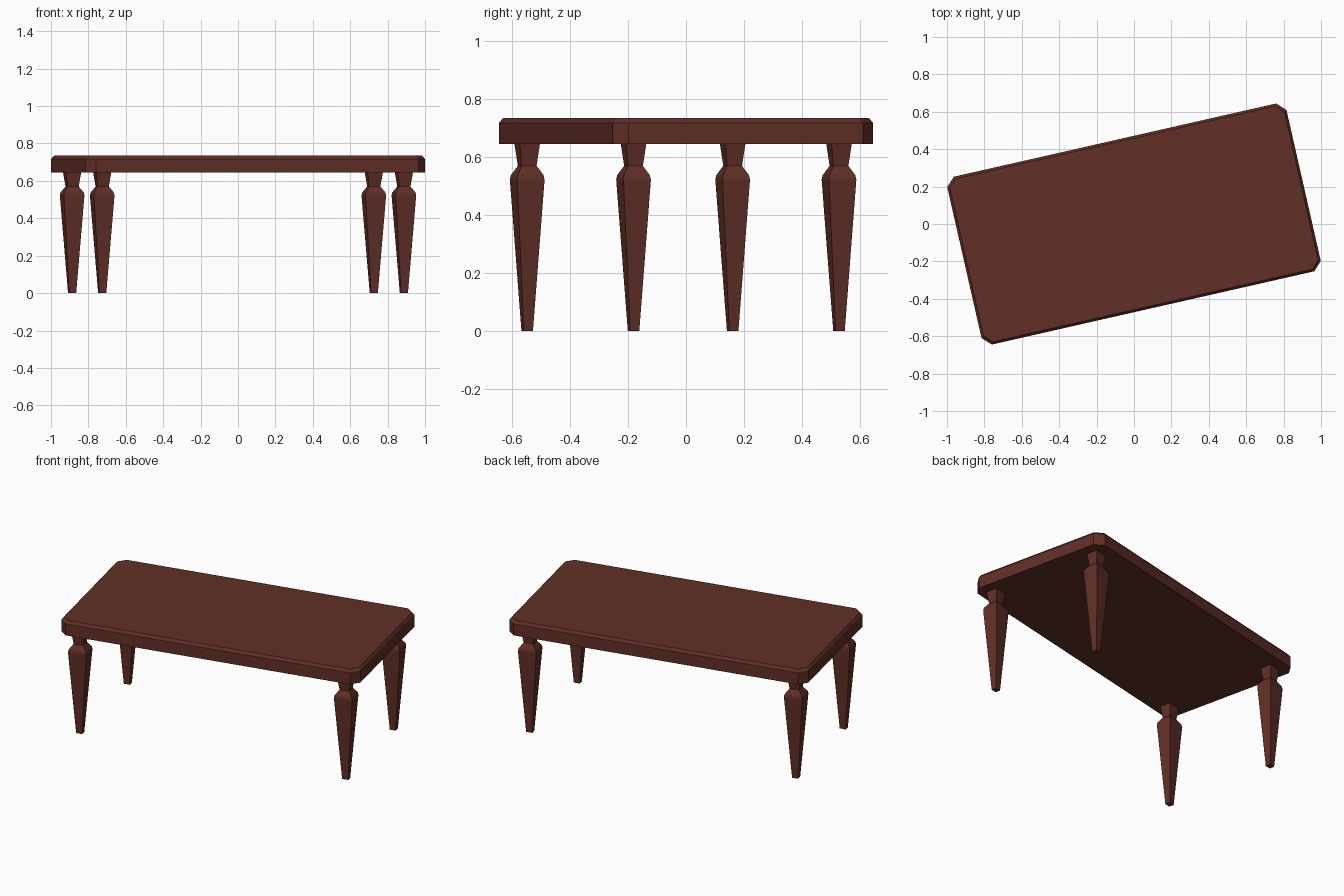
import bpy, bmesh, math
from mathutils import Matrix

if "Cube" in bpy.data.objects:
    bpy.data.objects.remove(bpy.data.objects["Cube"])

wood = bpy.data.materials.new("dark_red_wood")
wood.diffuse_color = (0.12, 0.028, 0.02, 1)
wood.use_nodes = True
wood.node_tree.nodes["Principled BSDF"].inputs["Base Color"].default_value = wood.diffuse_color

# The whole table is turned slightly about z
TURN = Matrix.Rotation(math.radians(12.8), 4, 'Z')


def loft(name, rings, place):
    """Skin a stack of equal-sided outlines and cap both ends."""
    bm = bmesh.new()
    loops = [[bm.verts.new(p) for p in ring] for ring in rings]
    n = len(loops[0])
    for a, b in zip(loops, loops[1:]):
        for i in range(n):
            j = (i + 1) % n
            bm.faces.new((a[i], a[j], b[j], b[i]))
    bm.faces.new(loops[0][::-1])
    bm.faces.new(loops[-1])
    bmesh.ops.recalc_face_normals(bm, faces=bm.faces[:])
    bm.transform(place)
    mesh = bpy.data.meshes.new(name)
    bm.to_mesh(mesh)
    bm.free()
    mesh.materials.append(wood)
    obj = bpy.data.objects.new(name, mesh)
    bpy.context.collection.objects.link(obj)
    return obj


def clipped_rect(hx, hy, c, z):
    """Rectangle with cut corners."""
    return [(hx, hy - c, z), (hx - c, hy, z), (c - hx, hy, z), (-hx, hy - c, z),
            (-hx, c - hy, z), (c - hx, -hy, z), (hx - c, -hy, z), (hx, c - hy, z)]


def rect(hx, hy, z):
    return [(hx, hy, z), (-hx, hy, z), (-hx, -hy, z), (hx, -hy, z)]


# Table top: cut corners, small bevel on the upper rim
loft("table_top", [clipped_rect(0.93, 0.46, 0.046, 0.645),
                   clipped_rect(0.93, 0.46, 0.046, 0.718),
                   clipped_rect(0.917, 0.447, 0.042, 0.735)], TURN)

# Legs: tapered, with a shoulder and a narrow neck (height, relative width)
PROFILE = [(0, 0.33), (0.522, 1.0), (0.538, 0.94), (0.57, 0.54), (0.648, 0.74)]
for sx, side in ((-1, "left"), (1, "right")):
    for sy, end in ((-1, "front"), (1, "back")):
        rings = [rect(0.0565 * w, 0.0485 * w, z) for z, w in PROFILE]
        shift = Matrix.Translation((sx * 0.827, sy * 0.363, 0))
        loft(f"{end}_{side}_leg", rings,
             Matrix.Translation((0, -0.01, 0)) @ TURN @ shift)
